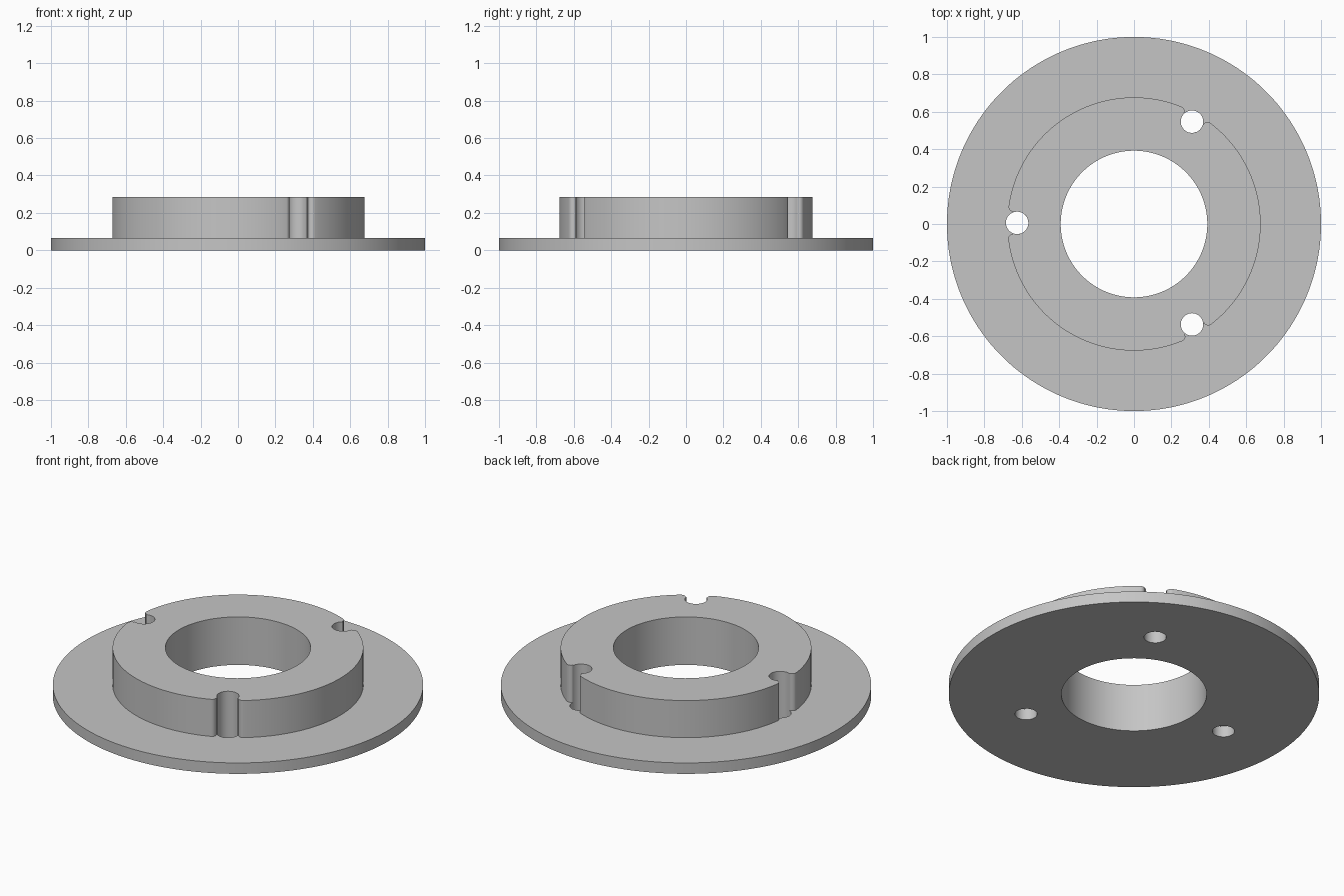
import bpy, bmesh
from math import sin, cos, pi, radians, sqrt, atan2
from mathutils import Vector, Matrix

cube = bpy.data.objects.get("Cube")
if cube:
    bpy.data.objects.remove(cube, do_unlink=True)

FLANGE_R, HUB_R, BORE_R, HOLE_R = 1.0, 0.677, 0.392, 0.06
FLANGE_TOP, HUB_TOP = 0.065, 0.286
FILLET = 0.025
HOLE_CENTRES = [Vector((0.31, -0.537)), Vector((0.31, 0.547)), Vector((-0.625, 0.006))]

metal = bpy.data.materials.new("light grey metal")
metal.use_nodes = True
grey = (0.56, 0.56, 0.56, 1)
metal.diffuse_color = grey
metal.node_tree.nodes["Principled BSDF"].inputs["Base Color"].default_value = grey


def arc(centre, radius, start, end, steps):
    """Points along an arc, angles in radians."""
    angles = [start + (end - start) * i / steps for i in range(steps + 1)]
    return [Vector((centre[0] + radius * cos(a), centre[1] + radius * sin(a))) for a in angles]


def circle(centre, radius, steps):
    return arc(centre, radius, 0, 2 * pi, steps)[:-1]


def plate(name, outlines, bottom, top):
    """Extrude closed outlines; inner outlines become through holes."""
    curve = bpy.data.curves.new(name + "_profile", 'CURVE')
    curve.dimensions = '2D'
    curve.fill_mode = 'BOTH'
    curve.extrude = (top - bottom) / 2
    for points in outlines:
        spline = curve.splines.new('POLY')
        spline.points.add(len(points) - 1)
        for target, p in zip(spline.points, points):
            target.co = (p.x, p.y, 0, 1)
        spline.use_cyclic_u = True
    obj = bpy.data.objects.new(name, curve)
    bpy.context.collection.objects.link(obj)
    bpy.ops.object.select_all(action='DESELECT')
    obj.select_set(True)
    bpy.context.view_layer.objects.active = obj
    bpy.ops.object.convert(target='MESH')
    obj = bpy.context.object
    obj.name = name
    # Weld the caps to the walls and set the plate at its height
    bm = bmesh.new()
    bm.from_mesh(obj.data)
    bmesh.ops.remove_doubles(bm, verts=bm.verts, dist=0.0001)
    bmesh.ops.translate(bm, verts=bm.verts, vec=(0, 0, (top + bottom) / 2))
    bmesh.ops.recalc_face_normals(bm, faces=bm.faces)
    bm.to_mesh(obj.data)
    bm.free()
    obj.data.materials.clear()
    obj.data.materials.append(metal)
    bpy.ops.object.shade_smooth_by_angle(angle=radians(30))
    return obj


def notch(centre):
    """Round notch with rounded shoulders; returns points and end angles."""
    dist, heading = centre.length, atan2(centre.y, centre.x)
    v = HOLE_R + FILLET
    u = sqrt((HUB_R - FILLET) ** 2 - v ** 2)
    lean = atan2(v, u)
    mouth = radians(65)
    pts = arc((u, -v), FILLET, -lean, pi / 2, 8)
    pts += arc((dist, 0), HOLE_R, 2 * pi - mouth, mouth, 28)
    pts += arc((u, v), FILLET, -pi / 2, lean, 8)
    turn = Matrix.Rotation(heading, 2)
    return [turn @ p for p in pts], heading - lean, heading + lean


# Hub outline: notches joined by arcs of the outer circle
notches = [notch(c) for c in HOLE_CENTRES]
hub_outline = []
for i, (points, _, end) in enumerate(notches):
    following = notches[(i + 1) % len(notches)][1]
    if following < end:
        following += 2 * pi
    hub_outline += points + arc((0, 0), HUB_R, end, following, 48)[1:-1]

bore = circle((0, 0), BORE_R, 128)
holes = [circle(c, HOLE_R, 40) for c in HOLE_CENTRES]

plate("flange", [circle((0, 0), FLANGE_R, 180), bore] + holes, 0, FLANGE_TOP)
plate("notched_hub", [hub_outline, bore], FLANGE_TOP, HUB_TOP)
